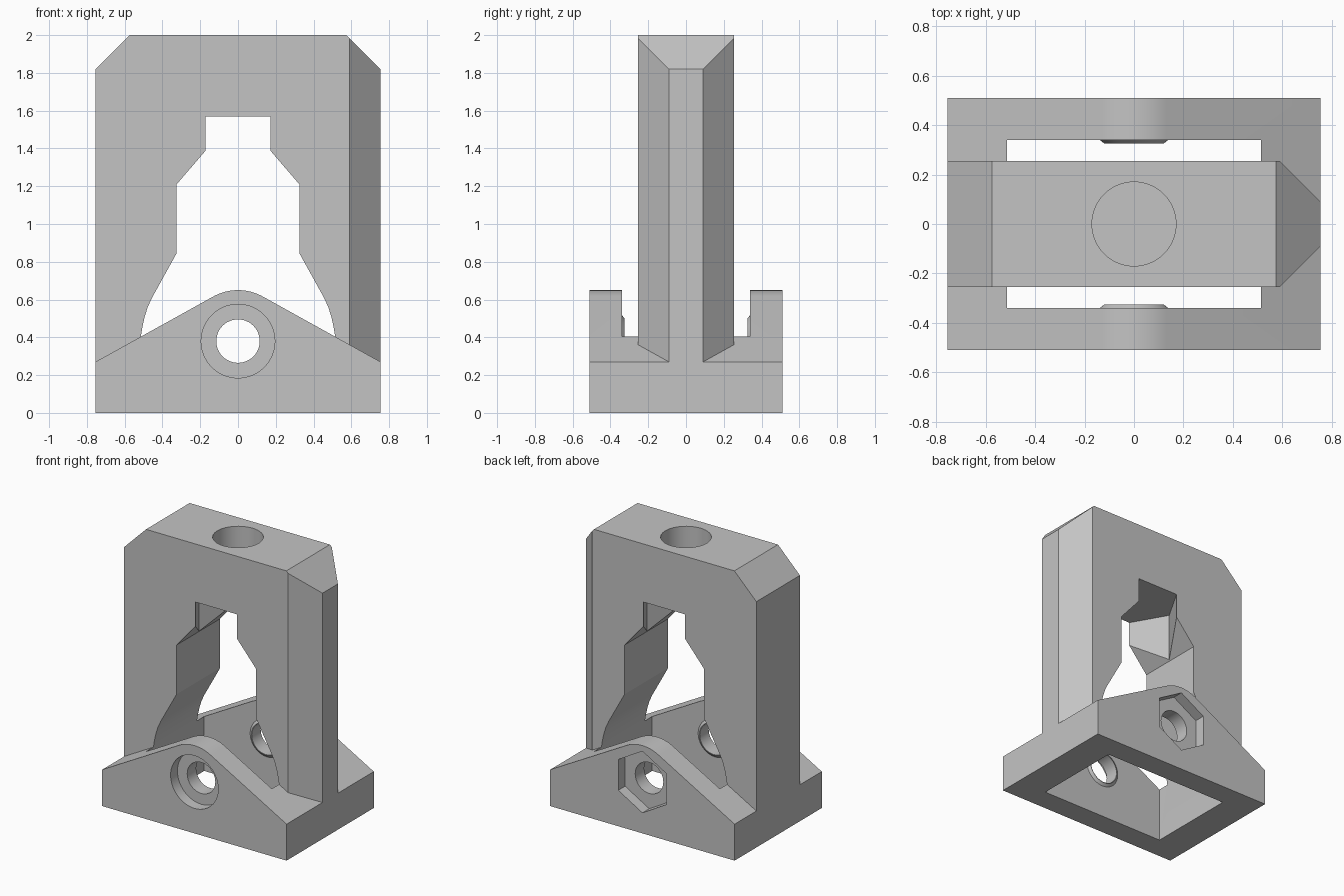
import bpy, bmesh, math
from mathutils import Vector

if "Cube" in bpy.data.objects:
    bpy.data.objects.remove(bpy.data.objects["Cube"])

grey = bpy.data.materials.new("plain grey")
grey.diffuse_color = (0.55, 0.55, 0.55, 1)
grey.use_nodes = True
grey.node_tree.nodes["Principled BSDF"].inputs["Base Color"].default_value = grey.diffuse_color


def prism(name, points, axis, lo, hi, end_scale=1.0, centre=(0, 0)):
    """Extrude a 2D outline along y (points are x, z) or z (points are x, y)."""
    def place(p, d, s):
        a = centre[0] + (p[0] - centre[0]) * s
        b = centre[1] + (p[1] - centre[1]) * s
        return Vector((a, d, b)) if axis == "y" else Vector((a, b, d))
    bm = bmesh.new()
    low = [bm.verts.new(place(p, lo, 1)) for p in points]
    high = [bm.verts.new(place(p, hi, end_scale)) for p in points]
    bm.faces.new(low)
    bm.faces.new(high)
    for i in range(len(points)):
        j = (i + 1) % len(points)
        bm.faces.new((low[i], low[j], high[j], high[i]))
    bmesh.ops.recalc_face_normals(bm, faces=bm.faces)
    mesh = bpy.data.meshes.new(name)
    bm.to_mesh(mesh)
    bm.free()
    mesh.materials.append(grey)
    ob = bpy.data.objects.new(name, mesh)
    bpy.context.collection.objects.link(ob)
    return ob


def ring(radius, sides, cx=0, cy=0, turn=0):
    return [(cx + radius * math.cos(turn + math.tau * i / sides),
             cy + radius * math.sin(turn + math.tau * i / sides)) for i in range(sides)]


def mirrored(half):
    """Right half of an outline, completed by its reflection in x."""
    return half + [(-x, z) for x, z in reversed(half) if abs(x) > 1e-5]


def combine(target, other, operation):
    mod = target.modifiers.new("combine", "BOOLEAN")
    mod.operation, mod.object, mod.solver = operation, other, "EXACT"
    bpy.context.view_layer.objects.active = target
    bpy.ops.object.modifier_apply(modifier=mod.name)
    bpy.data.objects.remove(other)


def cut(target, *args, **kw):
    combine(target, prism("cutter", *args, **kw), "DIFFERENCE")


W, D, T = 0.755, 0.51, 0.255      # half width, half base depth, half frame depth
WALL, OPEN = 0.34, 0.515          # inner wall position, half opening width
PIVOT = (0, 0.38)

# Base: gabled block with a rounded crest, hollowed right through
crest = [(0.27 * math.sin(a), 0.38 + 0.27 * math.cos(a))
         for a in [math.radians(29 * i / 10) for i in range(10, -1, -1)]]
body = prism("clamp_body", mirrored([(W, 0), (W, 0.27)] + crest), "y", -D, D)
cut(body, [(-OPEN, -WALL), (OPEN, -WALL), (OPEN, WALL), (-OPEN, WALL)], "z", -0.1, 1)

# Upright frame: right edges bevelled, top corners sloped
plan = [(-W, -T), (0.59, -T), (W, -0.09), (W, 0.09), (0.59, T), (-W, T)]
frame = prism("upright_frame", plan, "z", 0.1, 2)
for s in (-1, 1):
    cut(frame, [(s * 0.475, 2.1), (s * 0.955, 1.62), (s * 0.955, 2.1)], "y", -1, 1)

# Flared opening through the frame
opening = [(OPEN, -0.1), (OPEN, 0.40), (0.507, 0.45), (0.495, 0.505), (0.478, 0.56),
           (0.455, 0.61), (0.325, 0.845), (0.325, 1.21), (0.17, 1.39)]
cut(frame, mirrored(opening), "y", -1, 1)

# Hexagonal nut pocket above the opening, and the blind hole in the top
cut(frame, ring(0.318, 6), "z", 1.18, 1.57)
cut(frame, ring(0.17, 64), "z", 1.59, 2.1)
combine(body, frame, "UNION")

# Conical spacers on the inner faces of both side walls
for s in (-1, 1):
    spacer = prism("spacer", ring(0.165, 48, *PIVOT), "y", s * (WALL + 0.02),
                   s * 0.325, end_scale=0.72, centre=PIVOT)
    combine(body, spacer, "UNION")

# Cross bolt hole, round recess in front and hexagonal recess behind
cut(body, ring(0.115, 48, *PIVOT), "y", -1, 1)
cut(body, ring(0.195, 64, *PIVOT), "y", -1, -D + 0.08)
cut(body, ring(0.228, 6, *PIVOT, turn=math.pi / 2), "y", D - 0.08, 1)

# Keep edges crisp and round surfaces smooth
bpy.ops.object.select_all(action="DESELECT")
body.select_set(True)
bpy.context.view_layer.objects.active = body
bpy.ops.object.shade_smooth_by_angle(angle=math.radians(25))
